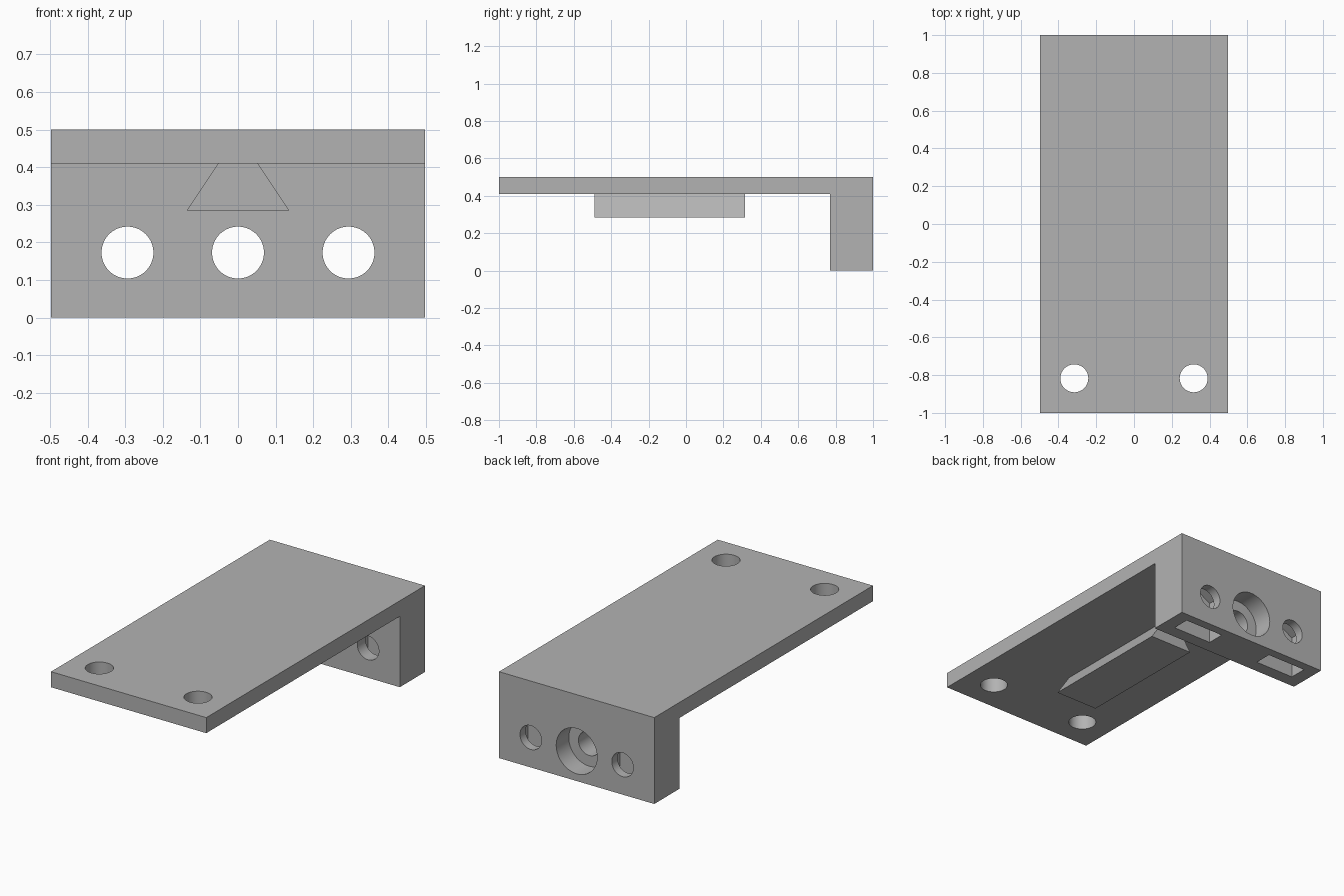
import bpy, bmesh, math
from mathutils import Matrix, Vector

cube = bpy.data.objects.get("Cube")
if cube:
    bpy.data.objects.remove(cube, do_unlink=True)

grey = bpy.data.materials.new("plain_grey")
grey.use_nodes = True
colour = (0.45, 0.45, 0.45, 1)
grey.diffuse_color = colour
grey.node_tree.nodes["Principled BSDF"].inputs["Base Color"].default_value = colour


def prism(name, profile, start, direction):
    """Extrude a flat outline of 3D points along a direction."""
    bm = bmesh.new()
    offset = Vector(start)
    face = bm.faces.new([bm.verts.new(Vector(p) + offset) for p in profile])
    moved = bmesh.ops.extrude_face_region(bm, geom=[face])["geom"]
    bmesh.ops.translate(bm, vec=direction,
                        verts=[v for v in moved if isinstance(v, bmesh.types.BMVert)])
    bmesh.ops.recalc_face_normals(bm, faces=bm.faces)
    mesh = bpy.data.meshes.new(name)
    bm.to_mesh(mesh)
    bm.free()
    mesh.materials.append(grey)
    obj = bpy.data.objects.new(name, mesh)
    bpy.context.collection.objects.link(obj)
    return obj


def circle(radius, axis, count=64):
    points = []
    for i in range(count):
        a = math.tau * i / count
        u, v = radius * math.cos(a), radius * math.sin(a)
        points.append((u, 0, v) if axis == "Y" else (u, v, 0))
    return points


def cut(target, cutter):
    cutter.hide_render = True
    mod = target.modifiers.new("cut", "BOOLEAN")
    mod.operation = "DIFFERENCE"
    mod.solver = "EXACT"
    mod.object = cutter
    bpy.context.view_layer.objects.active = target
    bpy.ops.object.modifier_apply(modifier=mod.name)
    bpy.data.objects.remove(cutter, do_unlink=True)


HALF, TOP, UNDER = 0.497, 0.5, 0.41
WALL, HOLE_Z, HOLE_R = 0.77, 0.173, 0.069

# L-shaped bracket
outline = [(-1, UNDER), (WALL, UNDER), (WALL, 0), (1, 0), (1, TOP), (-1, TOP)]
bracket = prism("bracket", [(0, y, z) for y, z in outline], (-HALF, 0, 0), (2 * HALF, 0, 0))

# Screw holes through the wall, with a counterbore in the middle
for x in (-0.294, 0, 0.294):
    cut(bracket, prism("wall_hole", circle(HOLE_R, "Y"), (x, 0.7, HOLE_Z), (0, 0.4, 0)))
cut(bracket, prism("counterbore", circle(0.131, "Y"), (0, 0.885, HOLE_Z), (0, 0.2, 0)))

# Nut slots, open at the bottom and pointed at the top
w = 0.125
shoulder = w / math.sqrt(3)
slot = [(-w, 0, -0.3), (w, 0, -0.3), (w, 0, shoulder), (0, 0, 2 * shoulder), (-w, 0, shoulder)]
for x in (-0.294, 0.294):
    cut(bracket, prism("nut_slot", slot, (x, 0.845, HOLE_Z), (0, 0.103, 0)))

# Vertical mounting holes at the front of the plate
for x in (-0.316, 0.316):
    cut(bracket, prism("plate_hole", circle(0.074, "Z"), (x, -0.817, 0.3), (0, 0, 0.3)))

# Dovetail rail under the plate
tail = [(-0.053, 0, UNDER), (0.053, 0, UNDER), (0.136, 0, 0.285), (-0.136, 0, 0.285)]
rail = prism("dovetail_rail", tail, (0, -0.49, 0), (0, 0.805, 0))

# Smooth round bores, sharp edges elsewhere
bpy.ops.object.select_all(action="DESELECT")
for obj in (bracket, rail):
    obj.select_set(True)
bpy.context.view_layer.objects.active = bracket
bpy.ops.object.shade_smooth_by_angle(angle=math.radians(30))
